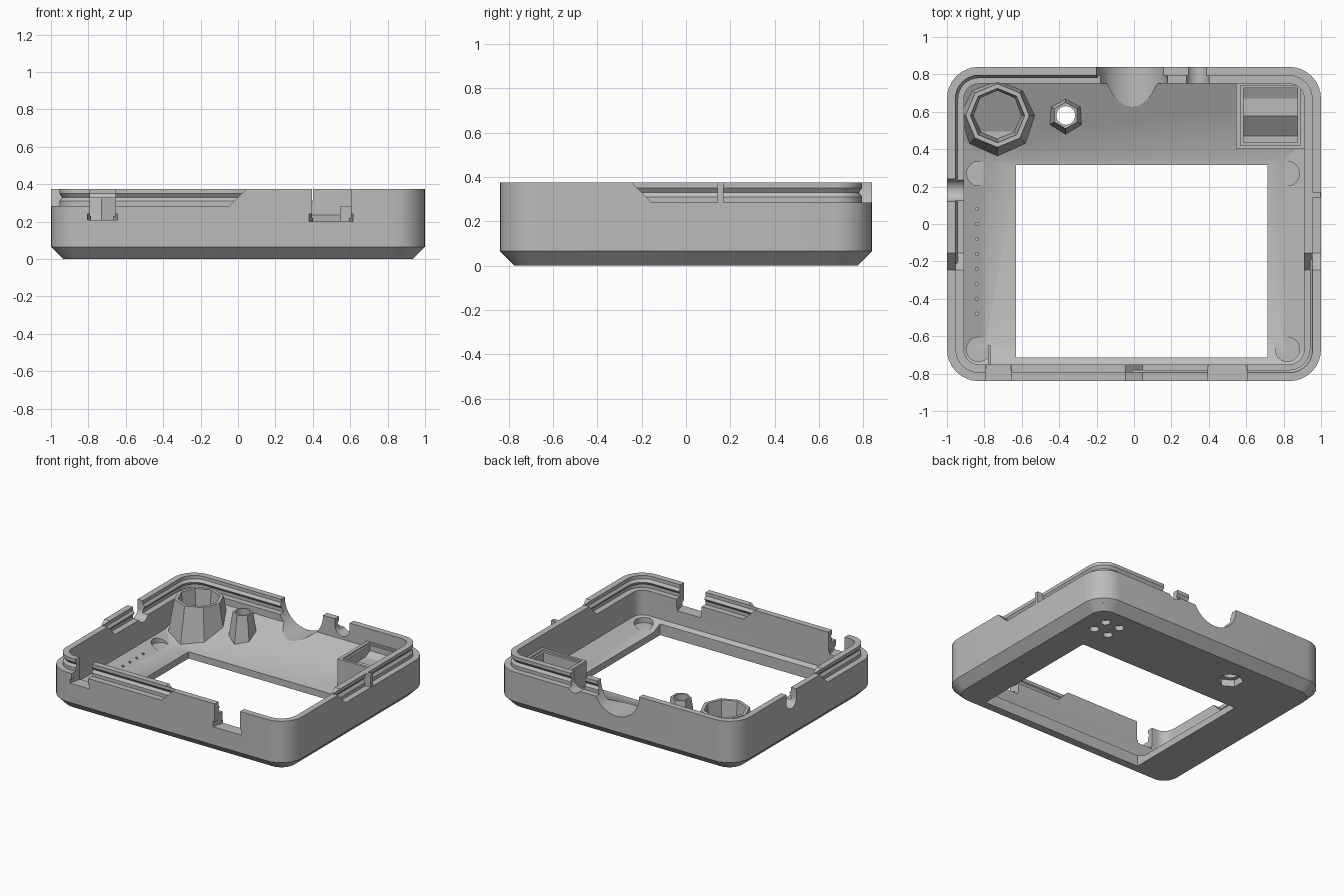
import bpy, bmesh
from math import sin, cos, pi, radians

if "Cube" in bpy.data.objects:
    bpy.data.objects.remove(bpy.data.objects["Cube"], do_unlink=True)

gray = bpy.data.materials.new("plain gray plastic")
gray.use_nodes = True
gray.diffuse_color = (0.5, 0.5, 0.5, 1)
gray.node_tree.nodes["Principled BSDF"].inputs["Base Color"].default_value = (0.5, 0.5, 0.5, 1)


def make(name, bm):
    bmesh.ops.recalc_face_normals(bm, faces=bm.faces)
    mesh = bpy.data.meshes.new(name)
    bm.to_mesh(mesh)
    bm.free()
    mesh.materials.append(gray)
    ob = bpy.data.objects.new(name, mesh)
    bpy.context.collection.objects.link(ob)
    return ob


def hull(points, name="cutter"):
    bm = bmesh.new()
    for p in points:
        bm.verts.new(p)
    res = bmesh.ops.convex_hull(bm, input=bm.verts)
    junk = {v for v in res["geom_interior"] if isinstance(v, bmesh.types.BMVert)}
    bmesh.ops.delete(bm, geom=list(junk), context="VERTS")
    bmesh.ops.dissolve_limit(bm, angle_limit=0.01, verts=bm.verts, edges=bm.edges)
    return make(name, bm)


def box(x0, x1, y0, y1, z0, z1, name="cutter"):
    return hull([(x, y, z) for x in (x0, x1) for y in (y0, y1) for z in (z0, z1)], name)


def cone(x, y, z0, z1, r0, r1, sides, name="cutter", turn=0.0):
    pts = []
    for i in range(sides):
        a = 2 * pi * i / sides + turn
        pts += [(x + r * cos(a), y + r * sin(a), z) for r, z in ((r0, z0), (r1, z1))]
    return hull(pts, name)


def loft(profile, ring=False, name="cutter"):
    """Stack rounded rectangles given as (inset, height)."""
    bm = bmesh.new()
    loops = []
    for inset, z in profile:
        r = max(0.17 - inset, 0.02)
        hx, hy = 1 - inset - r, 0.84 - inset - r
        loop = []
        for k, (sx, sy) in enumerate(((1, 1), (-1, 1), (-1, -1), (1, -1))):
            for i in range(9):
                a = pi / 2 * (k + i / 8)
                loop.append(bm.verts.new((sx * hx + r * cos(a), sy * hy + r * sin(a), z)))
        loops.append(loop)
    pairs = list(zip(loops, loops[1:]))
    if ring:
        pairs.append((loops[-1], loops[0]))
    else:
        bm.faces.new(loops[0])
        bm.faces.new(loops[-1])
    for a, b in pairs:
        n = len(a)
        for i in range(n):
            bm.faces.new((a[i], a[(i + 1) % n], b[(i + 1) % n], b[i]))
    return make(name, bm)


def boolean(target, tool, mode="DIFFERENCE"):
    mod = target.modifiers.new("bool", "BOOLEAN")
    mod.operation, mod.object, mod.solver = mode, tool, "EXACT"
    bpy.context.view_layer.objects.active = target
    bpy.ops.object.modifier_apply(modifier=mod.name)
    bpy.data.objects.remove(tool, do_unlink=True)


def u_slot(center, r, z, lo, hi, along_x=False):
    """Round-bottomed slot, open at the top."""
    arc = [(center + r * cos(pi + pi * i / 16), z + r * sin(pi + pi * i / 16)) for i in range(17)]
    arc += [(center - r, 0.6), (center + r, 0.6)]
    return hull([(d, u, v) if along_x else (u, d, v) for u, v in arc for d in (lo, hi)])


# Tray with chamfered base and hollow inside
case = loft([(0.065, 0), (0, 0.065), (0, 0.375)], name="case")
boolean(case, loft([(0.2, 0.05), (0.09, 0.1), (0.09, 0.6)]))
# Floor ramp rising to the back wall
boolean(case, hull([(x, y, z) for x in (-0.93, 0.93)
                    for y, z in ((0.34, 0.04), (0.34, 0.05), (0.78, 0.25), (0.78, 0.04))],
                   "ramp"), "UNION")
# Display window
boolean(case, box(-0.63, 0.715, -0.715, 0.315, -0.1, 0.3))

# Interlocking rim: opposite quarters lose the outer or the inner half
bead = [(0.045, 0.31), (0.06, 0.33), (0.045, 0.35)]
outer = [(-0.1, 0.285), (0.045, 0.285)] + bead + [(0.045, 0.5), (-0.1, 0.5)]
inner = [(0.2, 0.285), (0.045, 0.285)] + bead + [(0.045, 0.5), (0.2, 0.5)]
for profile, quarters in ((outer, ((1, 1), (-1, -1))), (inner, ((1, -1), (-1, 1)))):
    for sx, sy in quarters:
        pts = []
        for z in (0.26, 0.6):
            d = 0.33 - z
            pts += [(x, y, z) for x in (sx * d, sx * 2) for y in (-0.2 + sy * d, sy * 2)]
        tool = loft(profile, ring=True)
        boolean(tool, hull(pts), "INTERSECT")
        boolean(case, tool)

# Cable slots in back and left walls
boolean(case, u_slot(-0.01, 0.19, 0.37, 0.5, 1))
boolean(case, u_slot(0.34, 0.06, 0.32, 0.7, 1))
boolean(case, u_slot(0.18, 0.06, 0.31, -1.1, -0.85, along_x=True))

# Flared connector openings in the front wall
for x0, x1, z in ((-0.81, -0.64, 0.21), (0.375, 0.62, 0.2)):
    boolean(case, hull([(x, y, h) for y, e in ((-0.86, 0), (-0.73, 0.03))
                        for x in (x0 + e, x1 - e) for h in (z, 0.24)]))
    boolean(case, box(x0 + 0.02, x1 - 0.015, -0.9, -0.73, z + 0.02, 0.5))

# Round seats beside the window
for x in (-0.83, 0.82):
    for y in (-0.67, 0.27):
        boolean(case, cone(x, y, 0.052, 0.2, 0.065, 0.065, 32))
# Row of small dimples
for i in range(8):
    boolean(case, cone(-0.84, -0.48 + 0.08 * i, 0.05, 0.1, 0.009, 0.009, 8))
# Blind holes underneath, and the button hole
for x in (0.67, 0.79):
    for y in (0.52, 0.64):
        boolean(case, cone(x, y, -0.1, 0.035, 0.033, 0.033, 16))
boolean(case, cone(-0.365, 0.58, -0.1, 0.4, 0.05, 0.05, 24))
boolean(case, cone(-0.365, 0.58, -0.1, 0.05, 0.09, 0.09, 6, turn=pi / 2))

# Eight-sided hollow post
big_post = cone(-0.73, 0.58, 0.04, 0.33, 0.22, 0.17, 8, "eight_sided_post")
boolean(big_post, cone(-0.73, 0.58, 0.12, 0.36, 0.125, 0.148, 8))

# Six-sided button guide
guide = cone(-0.365, 0.58, 0.05, 0.32, 0.11, 0.07, 6, "button_guide", turn=pi / 2)
boolean(guide, cone(-0.365, 0.58, 0, 0.4, 0.05, 0.05, 24))

# Corner switch holder with stepped pocket
holder = box(0.545, 0.92, 0.4, 0.76, 0.04, 0.28, "switch_holder")
boolean(holder, box(0.57, 0.89, 0.42, 0.74, 0.268, 0.4))
boolean(holder, box(0.585, 0.875, 0.437, 0.727, 0.2, 0.4))
boolean(holder, hull([(x, y, z) for x in (0.585, 0.875)
                      for y, z in ((0.437, 0.12), (0.47, 0.12), (0.58, 0.201), (0.437, 0.21))]))

# Locating tab on the right wall and clip rib at the front
tab = box(0.93, 0.998, 0.142, 0.17, 0.27, 0.374, "locating_tab")
rib = box(-0.78, -0.765, -0.76, -0.65, 0.04, 0.13, "clip_rib")

for ob in (case, big_post, guide, holder, tab, rib):
    bpy.ops.object.select_all(action="DESELECT")
    ob.select_set(True)
    bpy.context.view_layer.objects.active = ob
    bpy.ops.object.shade_smooth_by_angle(angle=radians(25))
